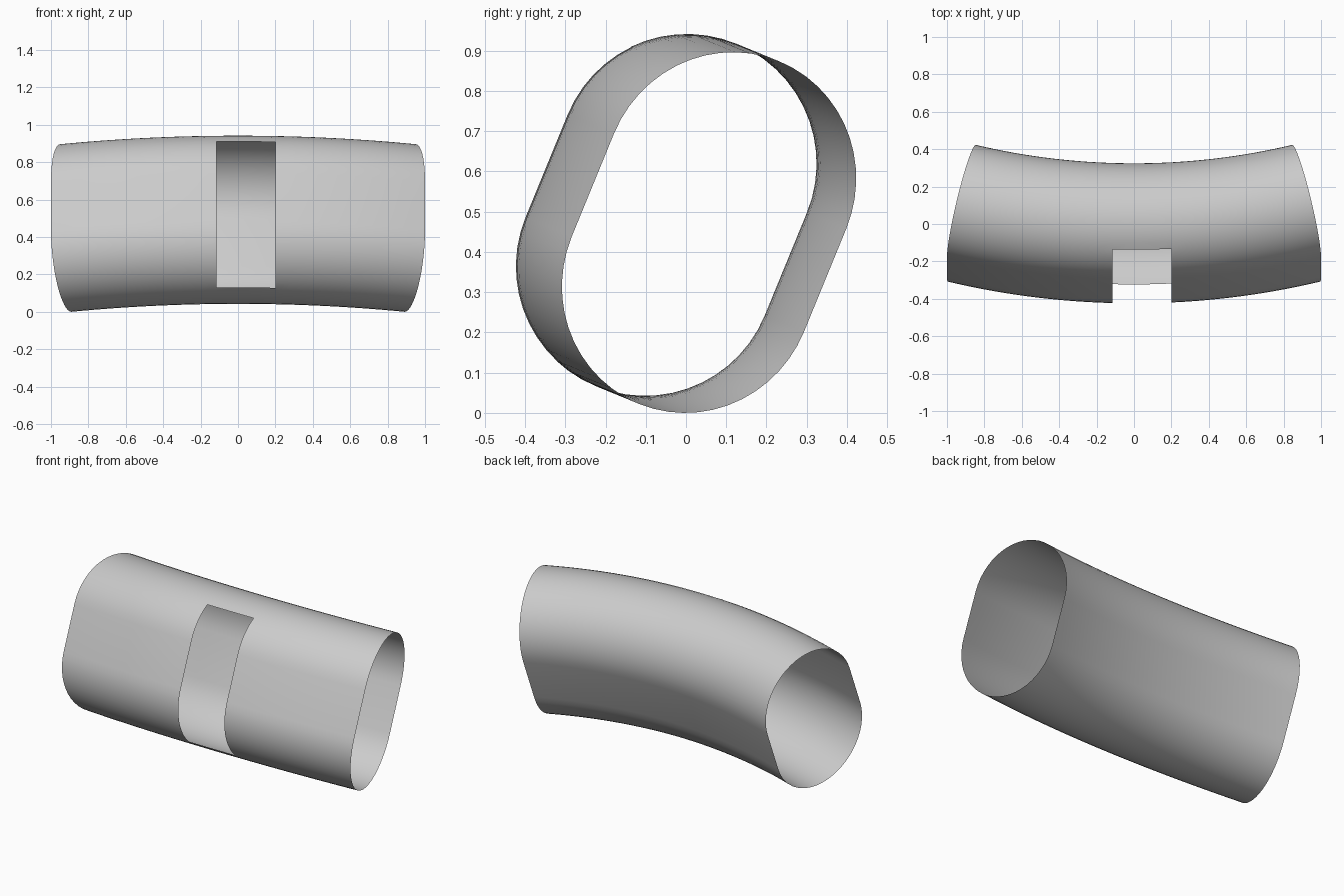
import bpy, bmesh
from math import sin, cos, asin, sqrt, radians, pi
from mathutils import Vector

if "Cube" in bpy.data.objects:
    bpy.data.objects.remove(bpy.data.objects["Cube"])

R_CAP, HALF = 0.322, 0.138            # stadium section: cap radius, half straight
R_OUT = 4.03                          # bend radius of the outer face
R_MID = R_OUT - R_CAP
END = asin(1 / R_OUT)                 # half sweep angle
TILT = radians(22.3)
CENTRE = (-0.05, 0.4925)              # section centre (y, z) at mid length
WIN_X = (-0.115, 0.20)
WIN_TOP, WIN_LOW = radians(42), radians(-69)


def cap_angles(stops, per=7):
    out = []
    for a, b in zip(stops, stops[1:]):
        n = max(1, round((b - a) / radians(per)))
        out += [a + (b - a) * i / n for i in range(n)]
    return out + [stops[-1]]


def arc(stops, side):
    """Cap points (u outward, v along the section) around one cap centre."""
    return [(R_CAP * cos(t), side * HALF + R_CAP * sin(t)) for t in cap_angles(stops)]


# Section order: lower cap outer half, upper cap, lower cap inner half
low_out = arc([-pi / 2, WIN_LOW, 0], -1)
up = arc([0, WIN_TOP, pi], 1)
low_in = arc([pi, 1.5 * pi], -1)[:-1]
section = low_out + up + low_in
first = min(range(len(low_out)), key=lambda i: abs(low_out[i][0] - R_CAP * cos(WIN_LOW)))
last = len(low_out) + min(range(len(up)), key=lambda i: abs(up[i][0] - R_CAP * cos(WIN_TOP)))

# Stations along the bend, measured as x on the outer face
stations = [-1 + i * (1 + WIN_X[0]) / 12 for i in range(12)]
stations += [WIN_X[0] + i * (WIN_X[1] - WIN_X[0]) / 4 for i in range(4)]
stations += [WIN_X[1] + i * (1 - WIN_X[1]) / 11 for i in range(12)]
W0, W1 = 12, 16


def place(x, u, v):
    rad = R_MID + u
    if abs(x) > 0.999:
        th = END if x > 0 else -END
    else:
        # straight cuts near the window blend into radial ends
        k = max(0, (abs(x) - 0.2) / 0.8)
        th = asin(x / rad) * (1 - k) + asin(x / R_OUT) * k
    d = rad * cos(th) - R_MID
    return Vector((rad * sin(th),
                   CENTRE[0] - d * cos(TILT) + v * sin(TILT),
                   CENTRE[1] + d * sin(TILT) + v * cos(TILT)))


# Curved open sleeve with the window left out of its front
bm = bmesh.new()
grid = [[bm.verts.new(place(x, u, v)) for u, v in section] for x in stations]
n = len(section)
for i in range(len(stations) - 1):
    for j in range(n):
        if W0 <= i < W1 and first <= j < last:
            continue
        k = (j + 1) % n
        bm.faces.new((grid[i][j], grid[i + 1][j], grid[i + 1][k], grid[i][k]))
bmesh.ops.delete(bm, geom=[v for v in bm.verts if not v.link_faces], context='VERTS')
low = min(v.co.z for v in bm.verts)
for v in bm.verts:
    v.co.z -= low

mesh = bpy.data.meshes.new("curved_sleeve")
bm.to_mesh(mesh)
bm.free()
mesh.shade_smooth()
obj = bpy.data.objects.new("curved_sleeve", mesh)
bpy.context.collection.objects.link(obj)
